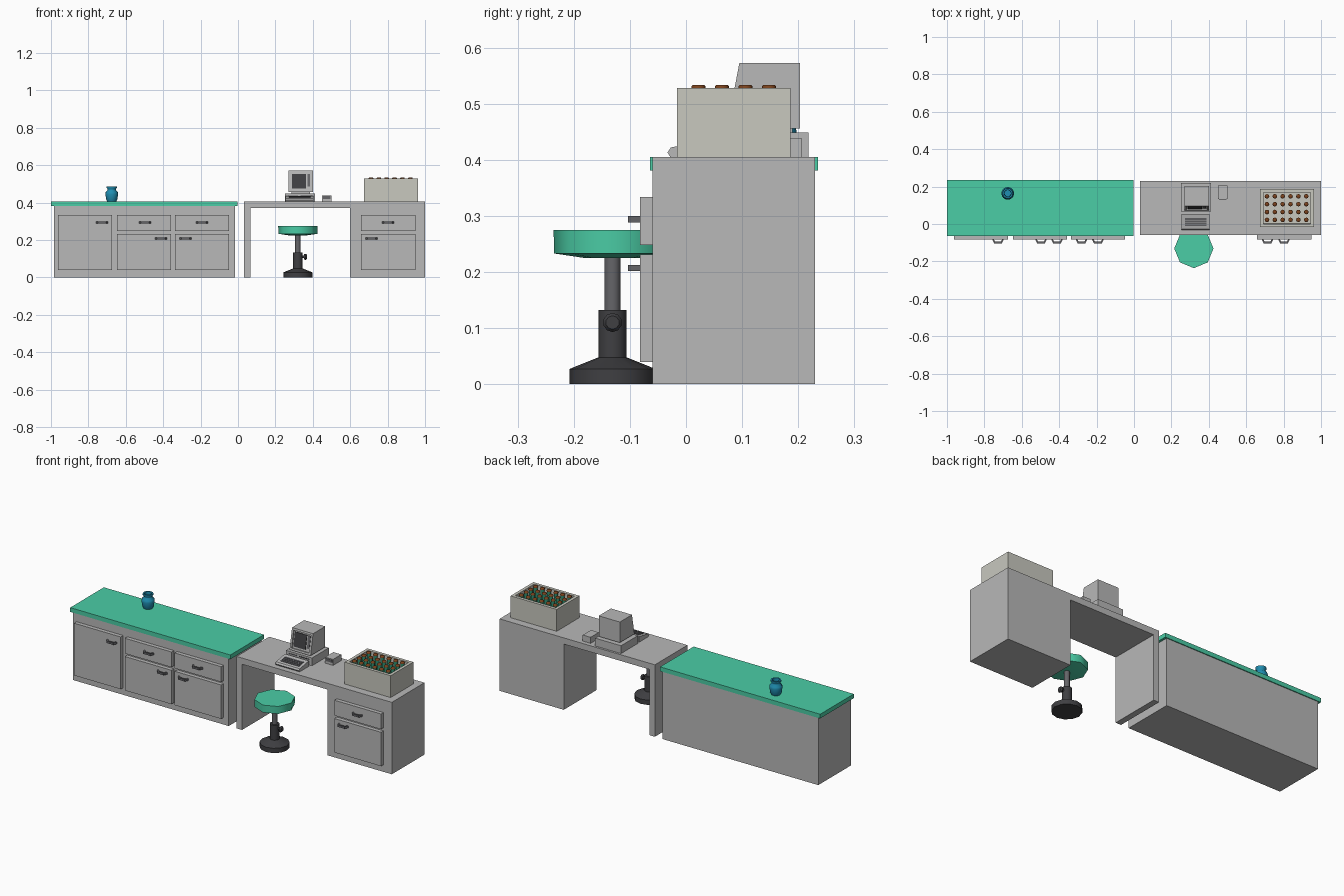
import bpy, bmesh, math

if "Cube" in bpy.data.objects:
    bpy.data.objects.remove(bpy.data.objects["Cube"])


def material(name, r, g, b):
    m = bpy.data.materials.new(name)
    m.diffuse_color = (r, g, b, 1)
    m.use_nodes = True
    m.node_tree.nodes["Principled BSDF"].inputs["Base Color"].default_value = m.diffuse_color
    return m


GREY = material("light grey", 0.48, 0.48, 0.48)
GREEN = material("sea green", 0.07, 0.61, 0.38)
CREAM = material("warm grey", 0.58, 0.58, 0.52)
DARK = material("charcoal", 0.05, 0.05, 0.055)
STEEL = material("steel grey", 0.13, 0.13, 0.14)
BROWN = material("brown", 0.20, 0.055, 0.012)
GLASS = material("bottle green", 0.03, 0.27, 0.16)
BLUE = material("jar blue", 0.014, 0.27, 0.44)


def finish(name, bm, *mats):
    bmesh.ops.recalc_face_normals(bm, faces=bm.faces)
    me = bpy.data.meshes.new(name)
    bm.to_mesh(me)
    bm.free()
    ob = bpy.data.objects.new(name, me)
    bpy.context.collection.objects.link(ob)
    for m in mats:
        me.materials.append(m)
    return ob


def prism(name, pts, axis, a, b, mat):
    """Extrude a 2D outline along an axis from a to b."""
    place = {"x": lambda p, t: (t, p[0], p[1]), "z": lambda p, t: (p[0], p[1], t)}[axis]
    bm = bmesh.new()
    lo = [bm.verts.new(place(p, a)) for p in pts]
    hi = [bm.verts.new(place(p, b)) for p in pts]
    bm.faces.new(lo)
    bm.faces.new(hi)
    for i in range(len(pts)):
        j = (i + 1) % len(pts)
        bm.faces.new((lo[i], lo[j], hi[j], hi[i]))
    return finish(name, bm, mat)


def box(name, x, y, z, mat):
    return prism(name, [(x[0], y[0]), (x[1], y[0]), (x[1], y[1]), (x[0], y[1])], "z", z[0], z[1], mat)


def lathe(name, profile, n, loc, mat, smooth=50):
    """Revolve (radius, height) points about z; ends with radius are capped."""
    bm = bmesh.new()
    rings = [[bm.verts.new((r * math.cos(2 * math.pi * k / n), r * math.sin(2 * math.pi * k / n), z))
              for k in range(n)] for r, z in profile]
    for p, q in zip(rings, rings[1:]):
        for k in range(n):
            bm.faces.new((p[k], p[(k + 1) % n], q[(k + 1) % n], q[k]))
    bm.faces.new(rings[0])
    bm.faces.new(rings[-1])
    ob = finish(name, bm, mat)
    ob.location = loc
    bpy.ops.object.select_all(action="DESELECT")
    ob.select_set(True)
    bpy.context.view_layer.objects.active = ob
    bpy.ops.object.shade_smooth_by_angle(angle=math.radians(smooth))
    return ob


def inset_face(ob, pick, width, depth, mat_index=0):
    """Inset the chosen face of an object and push it inwards."""
    bm = bmesh.new()
    bm.from_mesh(ob.data)
    bm.normal_update()
    face = max(bm.faces, key=pick)
    bmesh.ops.inset_region(bm, faces=[face], thickness=width, depth=0, use_even_offset=True)
    r = bmesh.ops.inset_region(bm, faces=[face], thickness=0.0005, depth=-depth)
    face.material_index = mat_index
    bm.to_mesh(ob.data)
    bm.free()


# cabinet and desk carcasses
D = (-0.06, 0.23)
box("cabinet_body", (-0.985, -0.016), D, (0, 0.381), GREY)
box("cabinet_counter", (-1, -0.003), (-0.064, 0.235), (0.381, 0.405), GREEN)
box("desk_top", (0.033, 1), D, (0.37, 0.405), GREY)
box("desk_side", (0.033, 0.067), D, (0, 0.37), GREY)
box("desk_pedestal", (0.6, 1), D, (0, 0.37), GREY)

# doors and drawers
FULL, UPPER, LOWER = (0.04, 0.334), (0.248, 0.334), (0.04, 0.231)
for name, x, z in [("tall_door", -0.963, FULL), ("drawer_a", -0.647, UPPER), ("door_a", -0.647, LOWER),
                   ("drawer_b", -0.337, UPPER), ("door_b", -0.337, LOWER),
                   ("desk_drawer", 0.658, UPPER), ("desk_door", 0.658, LOWER)]:
    box(name, (x, x + 0.29), (-0.082, -0.06), z, GREY)

# bow handles
half = [(0.032, -0.081), (0.021, -0.103), (-0.021, -0.103), (-0.032, -0.081),
        (-0.023, -0.081), (-0.016, -0.093), (0.016, -0.093), (0.023, -0.081)]
for i, (x, z) in enumerate([(-0.727, 0.294), (-0.497, 0.294), (-0.193, 0.294), (-0.412, 0.207),
                            (-0.281, 0.207), (0.802, 0.294), (0.714, 0.207)]):
    prism(f"handle_{i}", [(x + px, py) for px, py in half], "z", z - 0.0055, z + 0.0055, STEEL)

# stool
S = (0.32, -0.131, 0)
lathe("stool_seat", [(0.05, 0.225), (0.104, 0.233), (0.105, 0.275)], 8, S, GREEN)
lathe("stool_post", [(0.0145, 0.125), (0.0145, 0.229)], 12, S, STEEL)
lathe("stool_base", [(0.077, 0), (0.077, 0.027), (0.025, 0.048), (0.025, 0.132)], 12, S, DARK, 31)
knob = lathe("stool_knob", [(0.006, 0.02), (0.006, 0.034), (0.014, 0.034), (0.017, 0.041), (0.012, 0.048)],
             10, (S[0], S[1], 0.11), DARK)
knob.rotation_euler = (0, math.pi / 2, 0)

# computer: base unit, monitor, keyboard
box("computer_unit", (0.252, 0.413), (0.068, 0.218), (0.405, 0.449), GREY)
box("drive_slot", (0.335, 0.398), (0.066, 0.07), (0.434, 0.439), DARK)
box("vent_slot", (0.268, 0.32), (0.066, 0.07), (0.434, 0.439), STEEL)
box("monitor_foot", (0.285, 0.385), (0.085, 0.19), (0.449, 0.457), GREY)


def slant(z):
    return 0.095 - (0.572 - z) * 0.19


monitor = prism("monitor_case", [(slant(0.456), 0.456), (0.203, 0.456), (0.203, 0.572), (slant(0.572), 0.572)],
                "x", 0.27, 0.401, GREY)
inset_face(monitor, lambda f: -f.normal.y, 0.011, 0.007)


def front_plate(name, x0, x1, z0, z1, mat, out=0.004):
    pts = [(slant(z0) + out, z0), (slant(z0) + 0.009, z0), (slant(z1) + 0.009, z1), (slant(z1) + out, z1)]
    prism(name, pts, "x", x0, x1, mat)


front_plate("screen", 0.288, 0.363, 0.476, 0.553, DARK)
front_plate("control_strip", 0.371, 0.386, 0.485, 0.553, STEEL)
prism("keyboard", [(-0.028, 0.405), (-0.033, 0.413), (-0.027, 0.422), (0.053, 0.436), (0.053, 0.405)],
      "x", 0.255, 0.404, GREY)
for i in range(4):
    y = -0.012 + i * 0.0115
    z = 0.422 + (y + 0.027) * 0.175
    prism(f"key_row_{i}", [(y, z - 0.002), (y + 0.009, z - 0.0005), (y + 0.009, z + 0.0045), (y, z + 0.003)],
          "x", 0.273, 0.388, STEEL)

# small desk box
box("small_box", (0.45, 0.499), (0.133, 0.206), (0.405, 0.439), GREY)
box("small_box_slot", (0.455, 0.494), (0.131, 0.135), (0.419, 0.435), STEEL)

# rack of capped tubes
rack = box("tube_rack", (0.675, 0.962), (-0.016, 0.186), (0.405, 0.528), CREAM)
inset_face(rack, lambda f: f.normal.z, 0.017, 0.08)
for i in range(6):
    for j in range(4):
        p = (0.711 + i * 0.042, 0.022 + j * 0.042, 0)
        lathe(f"tube_{i}_{j}", [(0.0105, 0.445), (0.0105, 0.5275)], 8, p, GLASS)
        lathe(f"tube_cap_{i}_{j}", [(0.0125, 0.526), (0.0125, 0.531), (0.010, 0.5335)], 8, p, BROWN)

# jar with open mouth
lathe("jar", [(0.024, 0.405), (0.030, 0.418), (0.034, 0.445), (0.032, 0.456), (0.022, 0.466), (0.022, 0.472),
              (0.028, 0.479), (0.027, 0.486), (0.019, 0.486), (0.017, 0.468), (0.024, 0.445), (0.02, 0.415)],
      16, (-0.675, 0.164, 0), BLUE)
